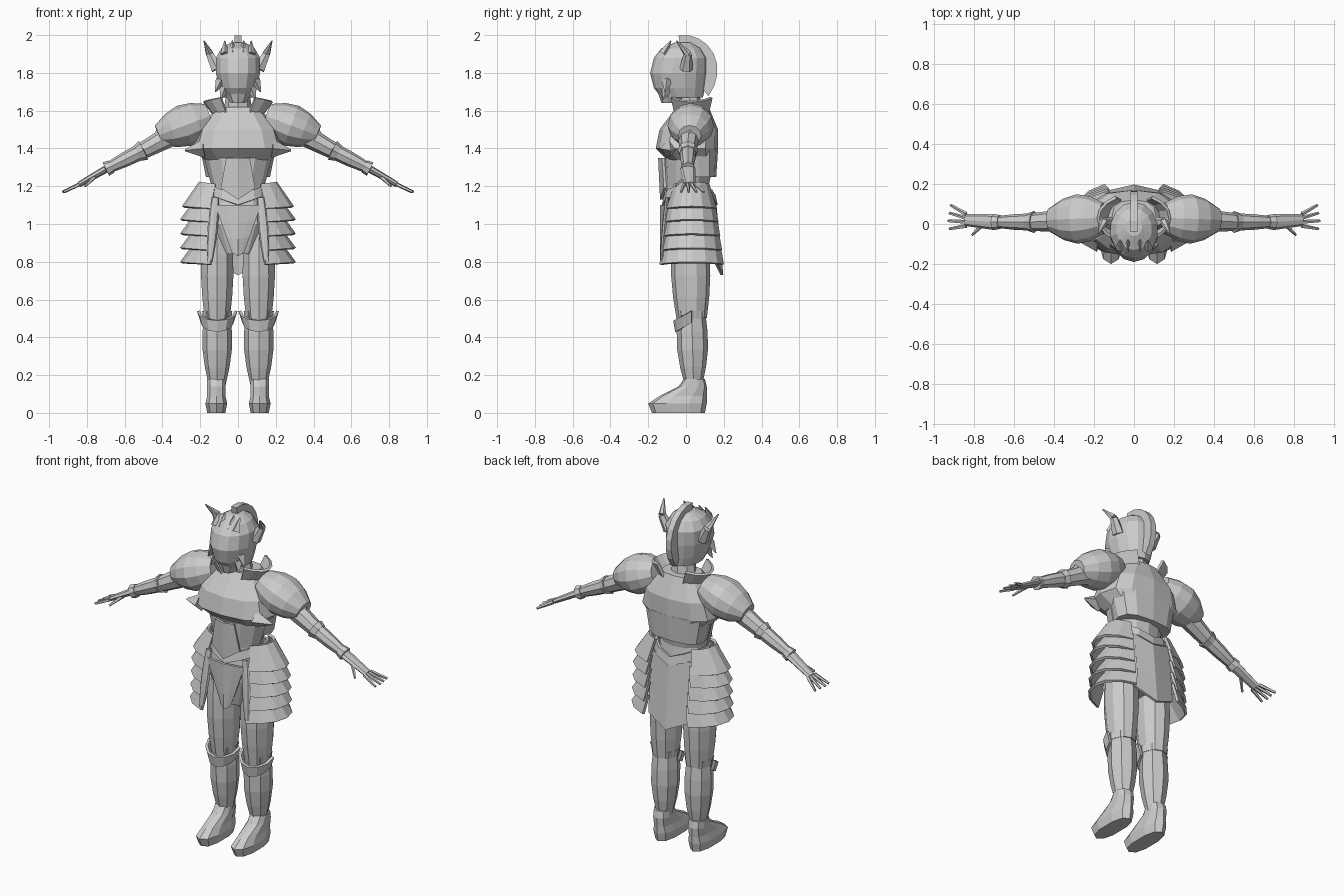
import bpy
import bmesh
from math import sin, cos, pi, radians, copysign
from mathutils import Vector

default_cube = bpy.data.objects.get("Cube")
if default_cube:
    bpy.data.objects.remove(default_cube, do_unlink=True)

steel = bpy.data.materials.new("steel_grey")
steel.use_nodes = True
steel.diffuse_color = (.6, .6, .6, 1)
steel.node_tree.nodes["Principled BSDF"].inputs["Base Color"].default_value = steel.diffuse_color

UP = Vector((0, 0, 1))
BACK = Vector((0, 1, 0))


def blend(start, end, t):
    return start + (end - start) * t


def finish(name, bm, mirror, thickness=0):
    """Turn a bmesh into a named object, optionally mirrored and thickened."""
    bmesh.ops.recalc_face_normals(bm, faces=bm.faces)
    mesh = bpy.data.meshes.new(name)
    bm.to_mesh(mesh)
    bm.free()
    mesh.materials.append(steel)
    obj = bpy.data.objects.new(name, mesh)
    bpy.context.collection.objects.link(obj)
    if mirror:
        obj.modifiers.new("mirror", 'MIRROR')
    if thickness:
        solid = obj.modifiers.new("thickness", 'SOLIDIFY')
        solid.thickness = thickness
        solid.offset = 0


def loft(name, rings, sides, mirror, power=1):
    """Closed body through rings of (centre, depth vector, width vector)."""
    bm = bmesh.new()
    loops = []
    for centre, depth, width in rings:
        loop = []
        for k in range(sides):
            c, s = cos(2 * pi * k / sides), sin(2 * pi * k / sides)
            c, s = copysign(abs(c) ** power, c), copysign(abs(s) ** power, s)
            loop.append(bm.verts.new(centre + depth * c + width * s))
        loops.append(loop)
    for lower, upper in zip(loops, loops[1:]):
        for k in range(sides):
            n = (k + 1) % sides
            bm.faces.new((lower[k], lower[n], upper[n], upper[k]))
    bm.faces.new(loops[0])
    bm.faces.new(loops[-1])
    finish(name, bm, mirror)


def column(name, levels, x=0, sides=12, power=1):
    """Upright body through levels of (height, half width, front, back)."""
    rings = []
    for height, half_width, front, back in levels:
        centre = Vector((x, (front + back) / 2, height))
        rings.append((centre, BACK * (back - front) / 2, Vector((half_width, 0, 0))))
    loft(name, rings, sides, x != 0, power)


def limb(name, start, end, thick, thin, bulge=0, depth=1, sides=8, steps=4):
    """Tapered body between two points, swelling in the middle; made in pairs."""
    start, end = Vector(start), Vector(end)
    along = (end - start).normalized()
    side = (BACK - along * BACK.dot(along)).normalized()
    across = along.cross(side)
    rings = []
    for i in range(steps + 1):
        t = i / steps
        radius = blend(thick, thin, t) + bulge * sin(pi * t)
        rings.append((blend(start, end, t), side * radius * depth, across * radius))
    loft(name, rings, sides, True)


def spike(name, base, tip, radius):
    limb(name, base, tip, radius, radius / 9, sides=4, steps=1)


def sheet(name, rule, columns, rows, thickness, mirror=True):
    """Thin plate whose points follow a rule over the unit square."""
    bm = bmesh.new()
    grid = [[bm.verts.new(rule(i / columns, j / rows)) for i in range(columns + 1)]
            for j in range(rows + 1)]
    for low, high in zip(grid, grid[1:]):
        for i in range(columns):
            bm.faces.new((low[i], low[i + 1], high[i + 1], high[i]))
    finish(name, bm, mirror, thickness)


def wrap(name, centre, angles, lower, upper, rise=0):
    """Band around a centre between two edges of (height, x radius, y radius)."""
    def rule(s, t):
        angle = radians(blend(*angles, s))
        height, wide, deep = (blend(a, b, t) for a, b in zip(lower, upper))
        return (centre[0] + wide * cos(angle), centre[1] + deep * sin(angle),
                height + rise * sin(pi * s))
    sheet(name, rule, columns=6, rows=1, thickness=.015)


def panel(name, heights, widths, depths, curl, point):
    """Hanging panel with a centre crease and a pointed lower edge."""
    def rule(s, t):
        return (blend(*widths, t) * s, blend(*depths, t) + curl * s,
                blend(*heights, t) + point * s * t)
    sheet(name, rule, columns=2, rows=3, thickness=.015)


# Joint positions on the left side
shoulder, elbow = Vector((.28, .02, 1.51)), Vector((.5, .01, 1.39))
wrist, knuckles = Vector((.7, .01, 1.29)), Vector((.84, .02, 1.21))
hip, knee, ankle = Vector((.11, .02, .95)), Vector((.11, .03, .5)), Vector((.11, .04, .15))

# Helmet, chin and neck
column("helmet", [(1.67, .08, -.13, .09), (1.72, .1, -.17, .1), (1.8, .12, -.19, .11),
                  (1.88, .12, -.17, .11), (1.93, .09, -.13, .08), (1.96, .04, -.06, .03)], sides=14)
column("chin_guard", [(1.64, .04, -.13, -.04), (1.7, .08, -.15, .04)], sides=10)
column("neck", [(1.58, .08, -.04, .09), (1.7, .06, -.04, .07)], sides=8)


# Crest sweeping over the skull and down the nape
def crest_rule(s, t):
    angle = radians(blend(100, -50, s))
    radius = blend(.1, .17 + .03 * s ** 4, t)
    return (0, radius * cos(angle) - .01, radius * sin(angle) + 1.83)


sheet("crest", crest_rule, columns=8, rows=1, thickness=.035, mirror=False)

# Horns, brow points and cheek spikes
horn_bend = (.15, .01, 1.9)
limb("horn_base", (.11, 0, 1.82), horn_bend, .035, .022, sides=6, steps=2)
limb("horn_tip", horn_bend, (.18, -.05, 1.97), .022, .003, sides=6, steps=2)
for name, x in (("brow_point", .03), ("temple_point", .07)):
    spike(name, (x, -.12, 1.9), (x, -.08, 1.97), .025)
spike("cheek_spike", (.09, -.1, 1.76), (.12, -.11, 1.7), .03)
spike("jaw_spike", (.07, -.1, 1.72), (.09, -.12, 1.66), .03)

# Torso
column("chest_plate", [(1.34, .18, -.1, .16), (1.4, .24, -.16, .17),
                       (1.5, .21, -.14, .17), (1.62, .11, -.05, .12)], power=.75)
column("back_plate", [(1.25, .17, -.02, .16), (1.4, .2, -.06, .17)], power=.75)
column("waist", [(1.12, .16, -.1, .13), (1.2, .14, -.11, .12), (1.35, .18, -.12, .15)])
spike("breast_point", (.18, -.09, 1.4), (.28, -.08, 1.39), .05)
panel("belly_plate", (1.35, 1.13), (.06, .09), (-.14, -.13), curl=.02, point=.06)
wrap("belt", (0, .02), (-90, 90), (1.1, .17, .14), (1.15, .16, .13), rise=.06)
wrap("collar_wing", (0, .03), (-60, 60), (1.59, .12, .1), (1.67, .18, .12), rise=-.02)

# Hips and hanging panels
column("pelvis", [(.84, .1, -.08, .1), (1, .19, -.12, .15), (1.17, .15, -.09, .12)])
panel("front_panel", (1.1, .83), (.12, .03), (-.13, -.13), curl=.02, point=.02)
panel("back_panel", (1.14, .73), (.14, .13), (.15, .19), curl=-.03, point=.06)
limb("hip_strap", (.12, -.1, 1.14), (.15, -.13, .8), .02, .015, bulge=.01, depth=.5)

# Overlapping louvred hip guards
hip_side, guard_arc = (.09, .03), (-75, 75)
wrap("hip_guard_top", hip_side, guard_arc, (1.08, .2, .13), (1.21, .11, .09), rise=.01)
for i in range(4):
    height = 1.01 - i * .075
    depth = .14 + i * .01
    wrap("hip_guard_slat", hip_side, guard_arc,
         (height, .21, depth), (height + .11, .13, depth - .02), rise=.01)

# Legs, knee guards and boots
limb("thigh", hip, knee, .08, .07, bulge=.015, depth=1.15, sides=10)
limb("greave", knee + UP * .02, ankle, .07, .045, bulge=.02, depth=1.05)
limb("knee_band", knee, knee + UP * .04, .075, .08, steps=1)
wrap("knee_guard", knee, (-180, 0), (.48, .08, .08), (.54, .1, .09), rise=-.05)
column("boot", [(0, .05, -.18, .1), (.05, .06, -.2, .11), (.09, .05, -.14, .11),
                (.14, .05, -.04, .11), (.18, .05, -.01, .1)], x=.115, sides=10, power=.8)

# Shoulders and arms
limb("shoulder_guard", (.15, .03, 1.57), (.42, .02, 1.47), .07, .055, bulge=.05, depth=1.1, sides=12)
spike("shoulder_fin", (.38, .02, 1.5), (.44, .02, 1.47), .06)
limb("upper_arm", shoulder, elbow, .065, .045)
limb("forearm", elbow, wrist, .042, .026, bulge=.005)
limb("elbow_cuff", elbow, blend(elbow, wrist, .15), .055, .045, steps=1)
limb("wrist_cuff", blend(elbow, wrist, .85), wrist, .035, .04, steps=1)

# Hands
limb("palm", wrist, knuckles, .02, .015, depth=2)
for i, finger in enumerate(("index", "middle", "ring", "little")):
    root = knuckles + BACK * (i * .02 - .03)
    tip = (.93 - .006 * abs(i - 1), i * .04 - .025, 1.17)
    limb(finger + "_finger", root, tip, .011, .007, sides=5, steps=2)
limb("thumb", blend(wrist, knuckles, .3), (.81, -.055, 1.2), .014, .006, sides=5, steps=2)
